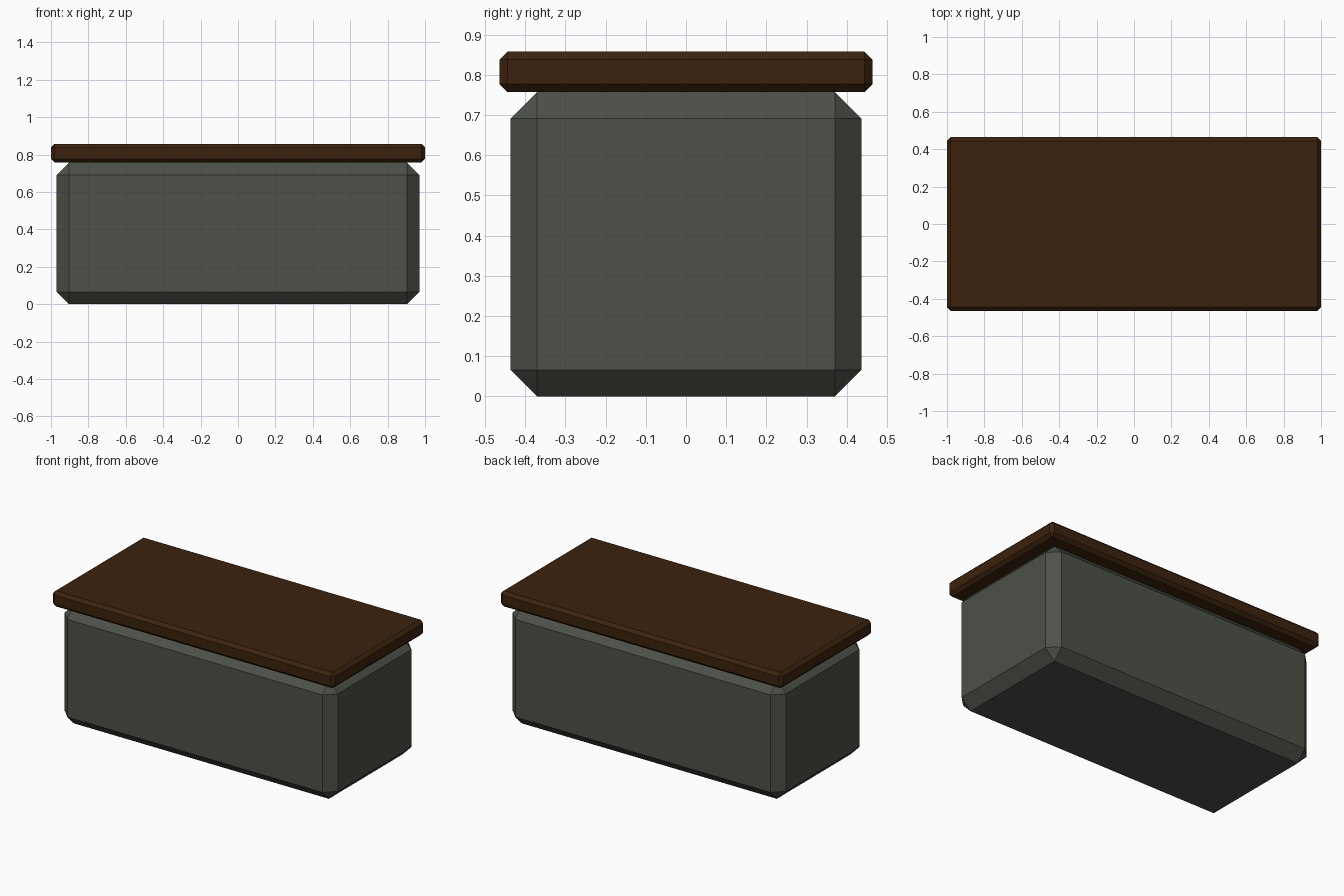
import bpy
import bmesh
from mathutils import Matrix

default = bpy.data.objects.get("Cube")
if default:
    bpy.data.objects.remove(default, do_unlink=True)


def make_material(name, rgb):
    mat = bpy.data.materials.new(name)
    mat.use_nodes = True
    colour = (*rgb, 1.0)
    mat.diffuse_color = colour
    mat.node_tree.nodes["Principled BSDF"].inputs["Base Color"].default_value = colour
    return mat


def chamfered_box(name, size, bottom, chamfer, mat):
    """Box centred on the z axis, with every edge cut by one flat chamfer."""
    bm = bmesh.new()
    bmesh.ops.create_cube(bm, size=1.0)
    centre = Matrix.Translation((0, 0, bottom + size[2] / 2))
    bm.transform(centre @ Matrix.Diagonal((*size, 1.0)))
    bmesh.ops.bevel(bm, geom=bm.edges[:], offset=chamfer, offset_type='OFFSET',
                    segments=1, profile=0.5, affect='EDGES')
    bmesh.ops.recalc_face_normals(bm, faces=bm.faces[:])
    mesh = bpy.data.meshes.new(name)
    bm.to_mesh(mesh)
    bm.free()
    mesh.materials.append(mat)
    obj = bpy.data.objects.new(name, mesh)
    bpy.context.scene.collection.objects.link(obj)
    return obj


stone = make_material("grey green stone", (0.075, 0.082, 0.065))
wood = make_material("dark brown wood", (0.045, 0.016, 0.004))

# Stone base block
chamfered_box("base_block", (1.94, 0.874, 0.757), 0.0, 0.066, stone)

# Overhanging wooden top slab
chamfered_box("top_slab", (2.0, 0.928, 0.101), 0.757, 0.02, wood)
